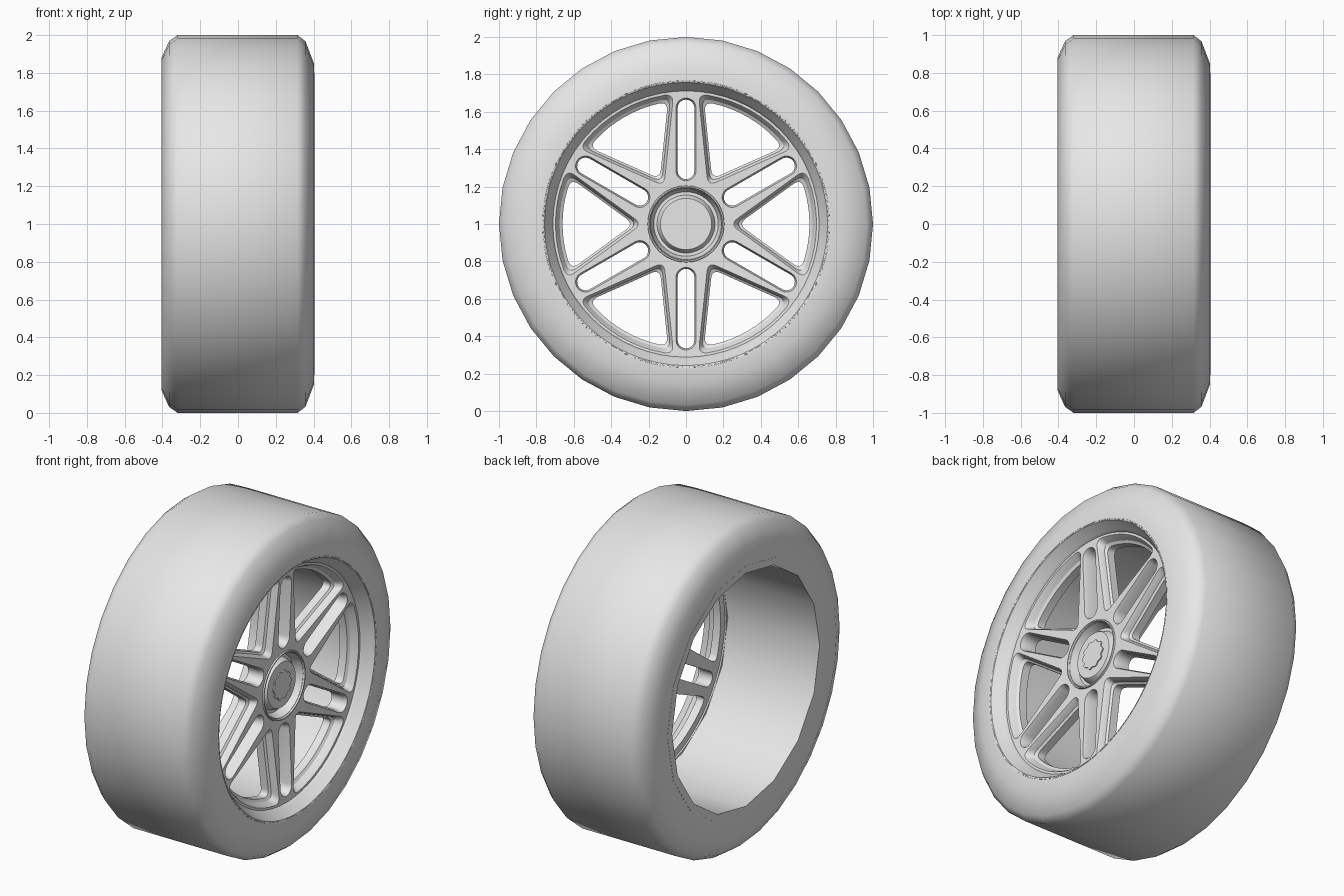
import bpy, bmesh
from math import sin, cos, pi, radians, sqrt, atan2
from mathutils import Vector

cube = bpy.data.objects.get("Cube")
if cube:
    bpy.data.objects.remove(cube, do_unlink=True)

grey = bpy.data.materials.new("plain grey")
grey.use_nodes = True
grey.diffuse_color = (0.8, 0.8, 0.8, 1)
for node in grey.node_tree.nodes:
    if node.type == 'BSDF_PRINCIPLED':
        node.inputs["Base Color"].default_value = (0.8, 0.8, 0.8, 1)


def finish(name, bm, angle):
    """Turn a bmesh into a shaded object with the axle at z = 1."""
    bmesh.ops.remove_doubles(bm, verts=bm.verts[:], dist=1e-5)
    bmesh.ops.recalc_face_normals(bm, faces=bm.faces[:])
    bmesh.ops.translate(bm, verts=bm.verts[:], vec=(0, 0, 1))
    mesh = bpy.data.meshes.new(name)
    bm.to_mesh(mesh)
    bm.free()
    mesh.materials.append(grey)
    ob = bpy.data.objects.new(name, mesh)
    bpy.context.collection.objects.link(ob)
    bpy.ops.object.select_all(action='DESELECT')
    ob.select_set(True)
    bpy.context.view_layer.objects.active = ob
    bpy.ops.object.shade_smooth_by_angle(angle=radians(angle))
    return ob


def strip(bm, rows, closed=False):
    """Join equal closed loops of vertices with quads."""
    pairs = list(zip(rows, rows[1:]))
    if closed:
        pairs.append((rows[-1], rows[0]))
    for a, b in pairs:
        n = len(a)
        for i in range(n):
            j = (i + 1) % n
            bm.faces.new((a[i], a[j], b[j], b[i]))


def lathe(name, profile, sides, angle, closed=True):
    """Spin a profile of (x, radius) points around the axle."""
    bm = bmesh.new()
    rows = [[bm.verts.new((x, r * cos(2 * pi * i / sides), r * sin(2 * pi * i / sides)))
             for i in range(sides)] for x, r in profile]
    strip(bm, rows, closed)
    return finish(name, bm, angle)


def circle(r, n):
    return [Vector((r * cos(2 * pi * i / n), r * sin(2 * pi * i / n))) for i in range(n)]


def turn(points, angle):
    c, s = cos(angle), sin(angle)
    return [Vector((p.x * c - p.y * s, p.x * s + p.y * c)) for p in points]


def fillet(a, b, c, steps=6):
    """Rounded corner from a to c, pulled towards b."""
    return [a * (1 - t) ** 2 + b * 2 * t * (1 - t) + c * t * t
            for t in (i / steps for i in range(steps + 1))]


def window(grow, grow_out):
    """Rounded wedge between two neighbouring double spokes, on the +y axis of the wheel."""
    R = 0.66 + grow_out
    tip = Vector(((0.165 - grow) / (0.5 + 0.105 * cos(pi / 6)), 0))
    s = R
    for _ in range(8):
        t = 0.165 - 0.105 * s - grow
        s = sqrt(R * R - t * t)
    half = pi / 6 - atan2(t, s)
    corner = Vector((R * cos(half), R * sin(half)))
    side = (corner - tip).normalized()
    mirror = Vector((side.x, -side.y))
    in_arc = half - 0.05 / R
    pts = fillet(tip + mirror * 0.05, tip, tip + side * 0.05)
    upper = fillet(corner - side * 0.05, corner,
                   Vector((R * cos(in_arc), R * sin(in_arc))))
    arc = [Vector((R * cos(in_arc * k), R * sin(in_arc * k)))
           for k in (0.75, 0.5, 0.25, 0, -0.25, -0.5, -0.75)]
    lower = [Vector((p.x, -p.y)) for p in reversed(upper)]
    return pts + upper + arc + lower


def slot(grow):
    """Long round-ended slot down the middle of a double spoke."""
    w, n = 0.045 + grow, 10
    outer = [Vector((0.62 + w * cos(a), w * sin(a)))
             for a in (-pi / 2 + pi * i / n for i in range(n + 1))]
    inner = [Vector((0.285 + w * cos(a), w * sin(a)))
             for a in (pi / 2 + pi * i / n for i in range(n + 1))]
    return outer + inner


# Tyre: rounded shoulders, flat tread and hollow inside
half_tyre = [(0.405, 0.765), (0.402, 0.85), (0.357, 0.968), (0.315, 1.0)]
back_tyre = [(-0.32, 1.0), (-0.365, 0.968), (-0.405, 0.88), (-0.405, 0.737)]
lathe("tyre", half_tyre + back_tyre + [(0.36, 0.737)], 32, 50)

# Barrel: coarse inner tube that is open at the back
lathe("rim_barrel", [(-0.406, 0.715), (-0.406, 0.76), (0.26, 0.76), (0.26, 0.72)], 16, 40)

# Lip: conical wall from the tyre down to the spokes
lathe("rim_lip", [(0.38, 0.775), (0.406, 0.768), (0.402, 0.757), (0.345, 0.722),
                  (0.329, 0.711), (0.28, 0.705), (0.22, 0.705), (0.22, 0.74)], 64, 30)

# Spoke plate: six double spokes left between windows and slots
BACK, FRONT = 0.23, 0.33
bm = bmesh.new()
caps = {BACK: [], FRONT: []}


def wall(levels):
    """Build one edge of the plate from (x, outline) levels, back to front."""
    rows = [[bm.verts.new((x, p.x, p.y)) for p in outline] for x, outline in levels]
    strip(bm, rows)
    for key, row in ((BACK, rows[0]), (FRONT, rows[-1])):
        caps[key] += [bm.edges.get((row[i - 1], row[i])) for i in range(len(row))]


for r in (0.712, 0.19):
    wall([(BACK, circle(r, 72)), (FRONT, circle(r, 72))])
window_steps = [(BACK, 0, 0), (0.28, 0, 0), (0.29, 0.012, 0.016),
                (0.315, 0.018, 0.028), (FRONT, 0.026, 0.038)]
slot_steps = [(BACK, 0), (0.305, 0), (FRONT, 0.009)]
for k in range(6):
    a = k * pi / 3
    wall([(x, turn(window(g, go), a)) for x, g, go in window_steps])
    wall([(x, turn(slot(g), a + pi / 6)) for x, g in slot_steps])
for edges in caps.values():
    bmesh.ops.triangle_fill(bm, use_beauty=True, edges=edges, normal=(1, 0, 0))
for v in bm.verts:  # slight dish towards the hub
    v.co.x += 0.03 * (sqrt(v.co.y ** 2 + v.co.z ** 2) / 0.712 - 1)
finish("spokes", bm, 30)

# Hub: ring with a steep groove around a round cap
lathe("hub", [(0.19, 0), (0.19, 0.15), (0.205, 0.2), (0.3, 0.207), (0.317, 0.203),
              (0.317, 0.196), (0.255, 0.172), (0.255, 0.155), (0.288, 0.143),
              (0.296, 0.137), (0.296, 0)], 48, 30, closed=False)

# Cap badge: thin scalloped plate
bm = bmesh.new()
outline = [p * (1 + 0.07 * cos(10 * atan2(p.y, p.x))) for p in circle(0.083, 80)]
rows = [[bm.verts.new((x, p.x, p.y)) for p in outline] for x in (0.295, 0.303)]
strip(bm, rows)
for row in rows:
    bm.faces.new(row)
finish("hub_cap_plate", bm, 30)
